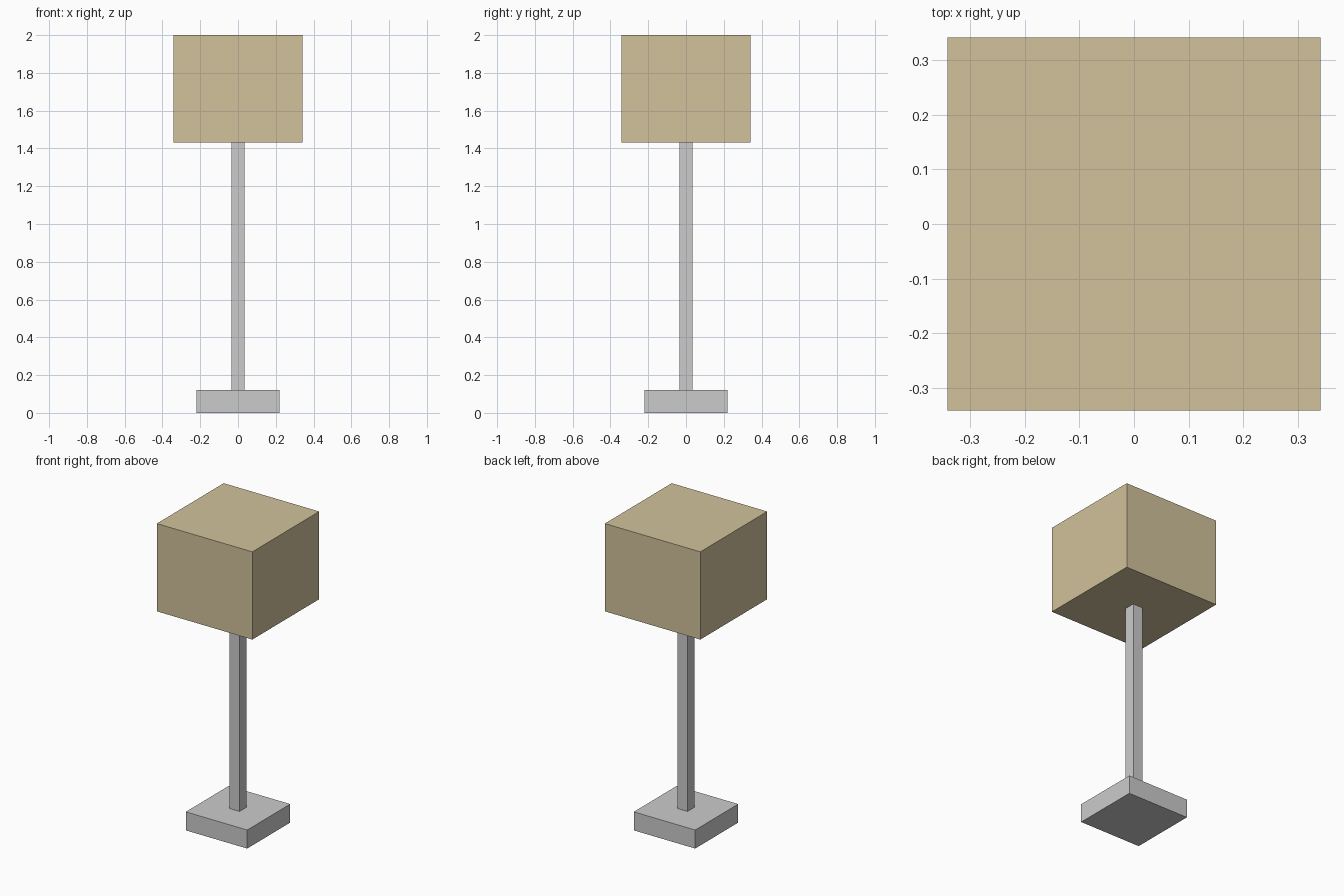
import bpy

if "Cube" in bpy.data.objects:
    bpy.data.objects.remove(bpy.data.objects["Cube"])


def box(name, half, z0, z1):
    """Square box centred on the z axis, spanning z0 to z1."""
    bpy.ops.mesh.primitive_cube_add(size=1, location=(0, 0, (z0 + z1) / 2))
    obj = bpy.context.object
    obj.name = name
    obj.scale = (2 * half, 2 * half, z1 - z0)
    bpy.ops.object.transform_apply(location=False, rotation=False, scale=True)
    return obj


# Foot and post
box("base", 0.22, 0.0, 0.12)
box("pole", 0.035, 0.12, 1.432)

# Closed cube-like lampshade
shade = box("lampshade", 0.342, 1.432, 2.0)
mat = bpy.data.materials.new("cream_fabric")
mat.diffuse_color = (0.64, 0.54, 0.33, 1)
mat.use_nodes = True
mat.node_tree.nodes["Principled BSDF"].inputs["Base Color"].default_value = mat.diffuse_color
shade.data.materials.append(mat)
